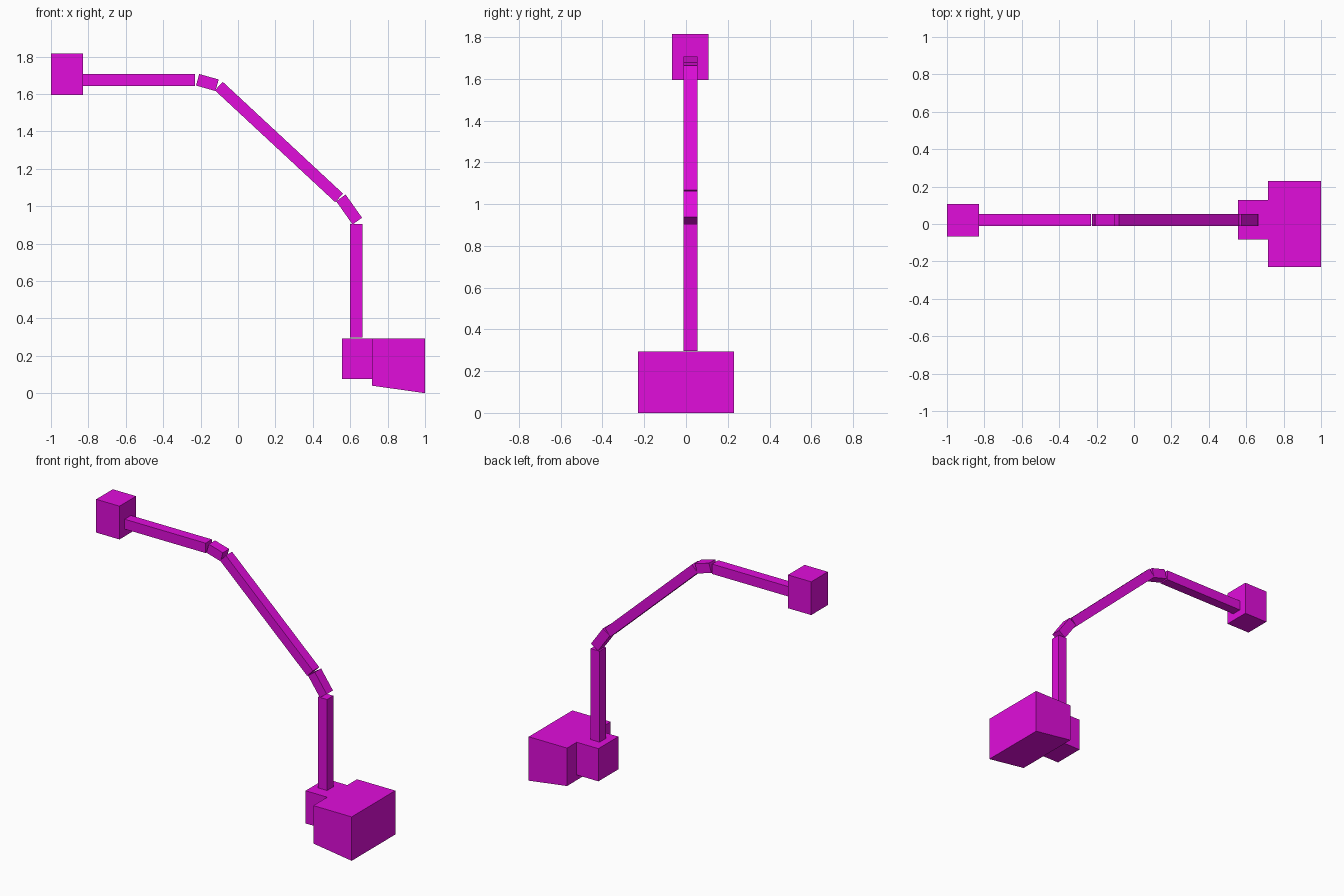
import bpy
import math
from mathutils import Matrix, Vector

cube = bpy.data.objects.get("Cube")
if cube:
    bpy.data.objects.remove(cube, do_unlink=True)

COLOUR = (0.75, 0.004, 0.71, 1.0)
magenta = bpy.data.materials.new("magenta")
magenta.use_nodes = True
magenta.diffuse_color = COLOUR
magenta.node_tree.nodes["Principled BSDF"].inputs["Base Color"].default_value = COLOUR


def box(name, low, high):
    """Axis-aligned box between two corners."""
    low, high = Vector(low), Vector(high)
    bpy.ops.mesh.primitive_cube_add(size=1)
    obj = bpy.context.object
    obj.name = name
    obj.data.transform(Matrix.Translation((low + high) / 2) @ Matrix.Diagonal((*(high - low), 1)))
    obj.data.materials.append(magenta)
    return obj


ROD_Y, ROD_WIDTH = 0.021, 0.066


def rod(name, x, z, length, degrees, thickness=0.062):
    """Square rod centred at (x, z), sloping down towards +x."""
    half = Vector((length, ROD_WIDTH, thickness)) / 2
    obj = box(name, -half, half)
    obj.location = (x, ROD_Y, z)
    obj.rotation_euler.y = math.radians(degrees)
    return obj


# Base: wide block with a sloping underside, and a smaller block beside it
base = box("base_block", (0.717, -0.23, 0), (1, 0.23, 0.293))
for v in base.data.vertices:
    if v.co.z < 0.1 and v.co.x < 0.8:
        v.co.z = 0.04
box("rod_socket", (0.557, -0.083, 0.075), (0.717, 0.128, 0.293))

# Jointed arm, from the base up to the tip
rod("upright_rod", 0.633, 0.6, 0.607, 90, 0.066)
rod("lower_elbow", 0.594, 0.982, 0.152, 54.7)
rod("diagonal_rod", 0.219, 1.343, 0.878, 42.9)
rod("upper_elbow", -0.164, 1.661, 0.108, 15.8, 0.064)
rod("top_rod", -0.53, 1.674, 0.6, 0, 0.066)

# Block at the tip of the arm
box("tip_block", (-1, -0.067, 1.593), (-0.828, 0.108, 1.815))
